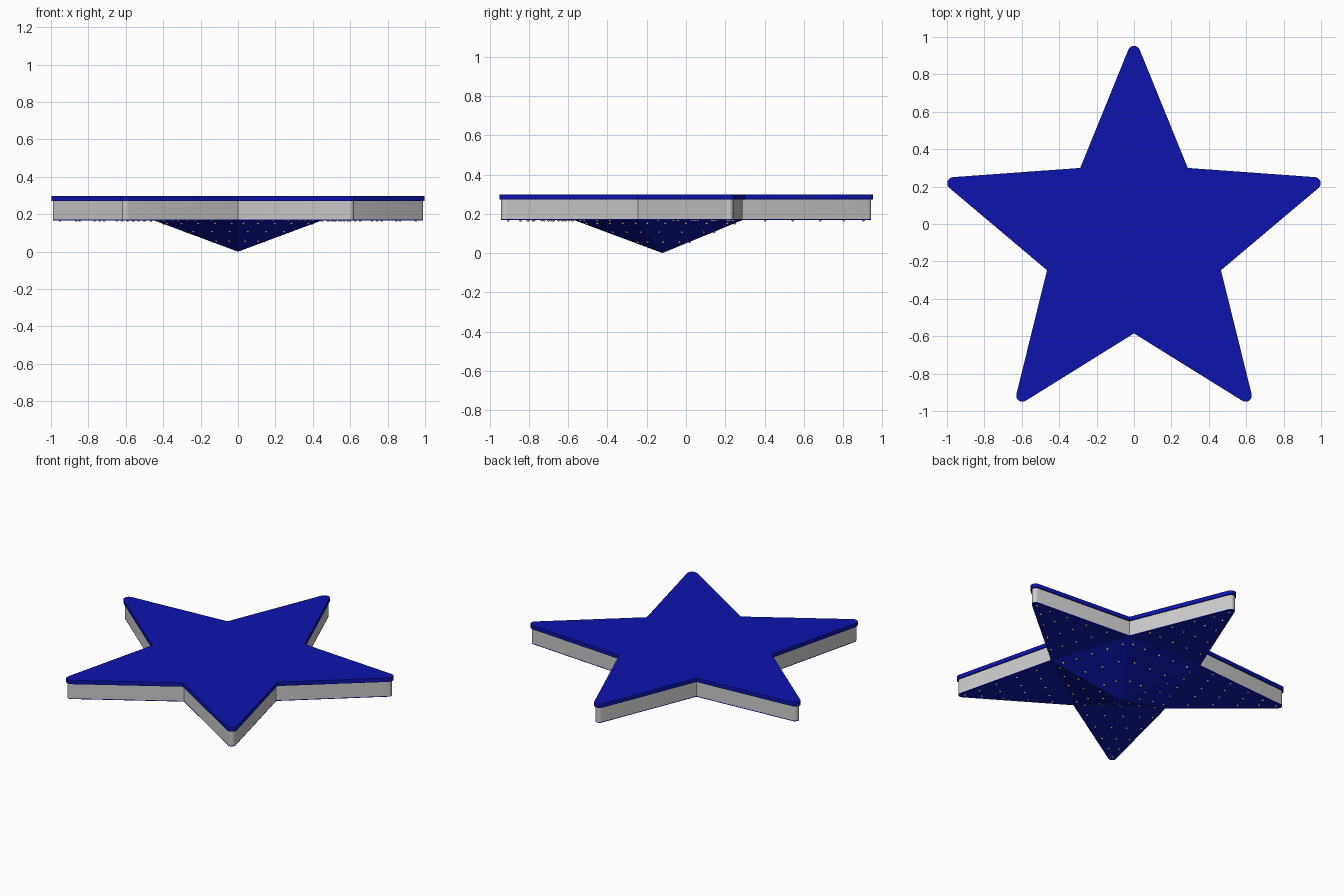
import bpy, bmesh, math
from mathutils import Vector, Matrix

if "Cube" in bpy.data.objects:
    bpy.data.objects.remove(bpy.data.objects["Cube"])

CY = -0.096             # star centre in y
R_IN, R_OUT, TIP = 0.489, 1.015, 0.033
Z_BOT, Z_WALL, Z_PLATE, Z_TOP = 0.168, 0.173, 0.272, 0.298


def material(name, rgb):
    m = bpy.data.materials.new(name)
    m.diffuse_color = (*rgb, 1)
    m.use_nodes = True
    m.node_tree.nodes["Principled BSDF"].inputs["Base Color"].default_value = m.diffuse_color
    return m


blue = material("blue", (0.004, 0.007, 0.42))
gold = material("pale_gold", (0.85, 0.75, 0.42))


def polar(r, a):
    return Vector((r * math.sin(a), CY + r * math.cos(a)))


def outline(inset=0.0, steps=8):
    """Five-pointed star with round tips, clockwise from the back tip."""
    rad, r_in = TIP - inset, R_IN - inset * 1.15
    dx, dy = r_in * math.sin(math.pi / 5), R_OUT - r_in * math.cos(math.pi / 5)
    dist = math.hypot(dx, dy)
    # direction of the tangent point seen from the tip circle's centre
    end = math.pi - math.atan2(dx, dy) - math.acos(rad / dist)
    pts = []
    for k in range(5):
        a = k * math.tau / 5
        c = polar(R_OUT, a)
        for i in range(steps + 1):
            t = a - end + 2 * end * i / steps
            pts.append(c + rad * Vector((math.sin(t), math.cos(t))))
        pts.append(polar(r_in, a + math.pi / 5))
    return pts


def finish(name, bm, mat=None, angle=30):
    bmesh.ops.recalc_face_normals(bm, faces=bm.faces)
    me = bpy.data.meshes.new(name)
    bm.to_mesh(me)
    bm.free()
    ob = bpy.data.objects.new(name, me)
    bpy.context.collection.objects.link(ob)
    if mat:
        me.materials.append(mat)
    bpy.ops.object.select_all(action='DESELECT')
    ob.select_set(True)
    bpy.context.view_layer.objects.active = ob
    bpy.ops.object.shade_smooth_by_angle(angle=math.radians(angle))
    return ob


def slab(name, inset, z0, z1, mat=None):
    bm = bmesh.new()
    f = bm.faces.new([bm.verts.new((p.x, p.y, z0)) for p in outline(inset)])
    ext = bmesh.ops.extrude_face_region(bm, geom=[f], use_keep_orig=True)
    verts = [v for v in ext["geom"] if isinstance(v, bmesh.types.BMVert)]
    bmesh.ops.translate(bm, verts=verts, vec=(0, 0, z1 - z0))
    return finish(name, bm, mat)


# star layers: lid, side wall, underside
slab("top_plate", 0.0, Z_PLATE, Z_TOP, blue)
slab("side_wall", 0.009, Z_WALL, Z_PLATE)
slab("bottom_plate", 0.009, Z_BOT, Z_WALL, blue)

# five-sided point under the middle
apex = Vector((0, -0.12, 0))
base = [polar(R_IN - 0.012, (k + 0.5) * math.tau / 5).to_3d() for k in range(5)]
for p in base:
    p.z = Z_BOT + 0.001
bm = bmesh.new()
tip = bm.verts.new(apex)
ring = [bm.verts.new(p) for p in base]
bm.faces.new(ring)
for k in range(5):
    bm.faces.new((ring[k - 1], ring[k], tip))
finish("bottom_point", bm, blue, 5)

# small studs over the arms and the point
ARM = {1.0: (0,), 0.9: (-0.03, 0.035), 0.78: (-0.08, 0.01, 0.09),
       0.64: (-0.13, -0.03, 0.06, 0.15), 0.5: (-0.19, -0.08, 0.03, 0.13, 0.21)}
FACE = {0.1: (0.08, 0.3, 0.52, 0.74, 0.93), 0.36: (0.15, 0.48, 0.82), 0.66: (0.3, 0.75)}
bm = bmesh.new()


def stud(p):
    bmesh.ops.create_icosphere(bm, subdivisions=1, radius=0.008,
                               matrix=Matrix.Translation(p))


for k in range(5):
    a = k * math.tau / 5
    side = Vector((math.cos(a), -math.sin(a)))
    for d, row in ARM.items():
        for s in row:
            q = polar(d, a) + side * s
            stud(Vector((q.x, q.y, Z_BOT)))
    for t, row in FACE.items():
        for u in row:
            stud(base[k - 1].lerp(base[k], u).lerp(apex, t))
finish("studs", bm, gold, 60)
